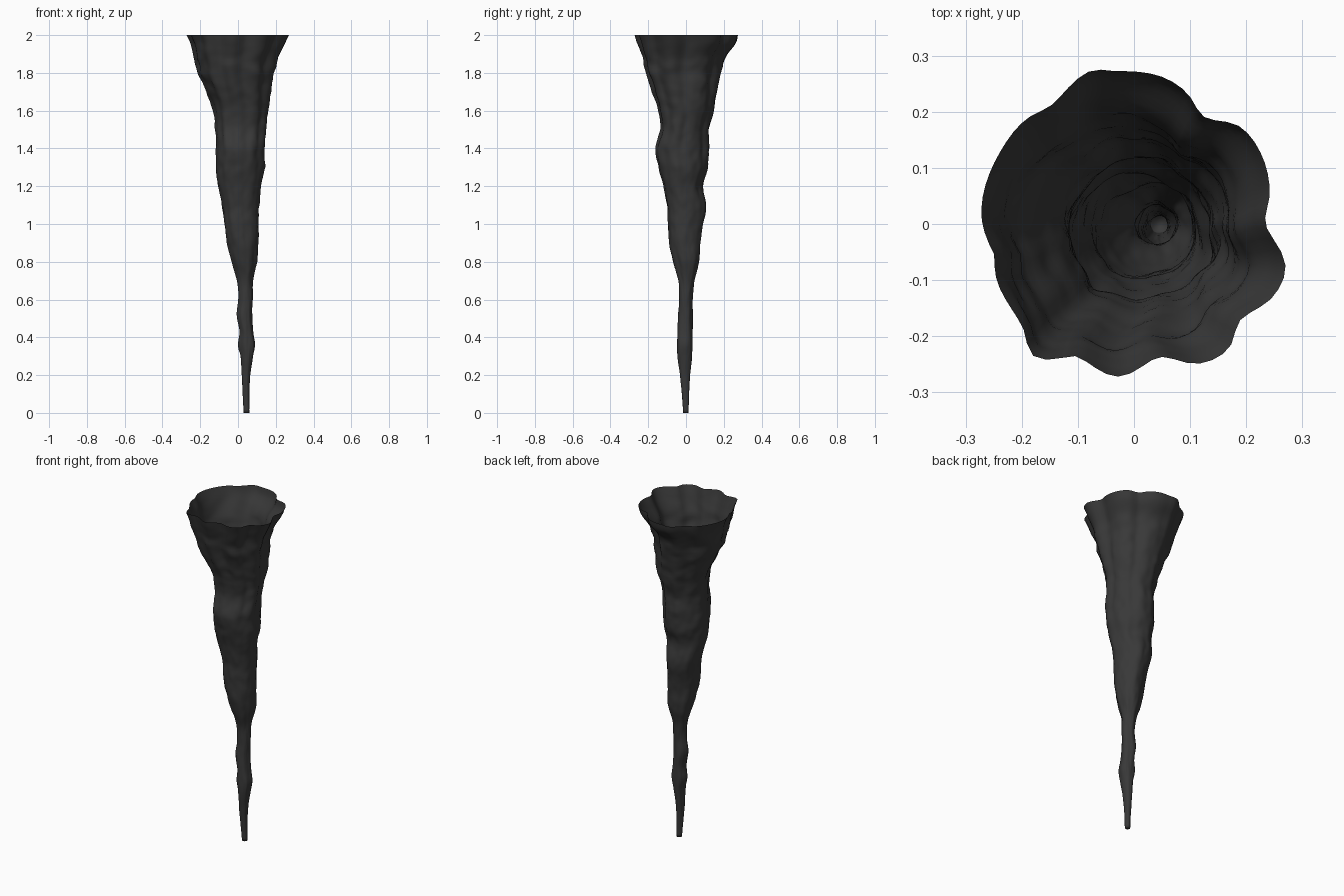
import bpy, bmesh, math
from mathutils import Vector, noise

if "Cube" in bpy.data.objects:
    bpy.data.objects.remove(bpy.data.objects["Cube"])

# Silhouette: z, x min, x max, y min, y max
PROFILE = [
    (0.0, .03, .06, -.015, .014), (.1, .025, .06, -.022, .016),
    (.2, .02, .065, -.032, .022), (.3, .013, .08, -.045, .032),
    (.36, .0, .09, -.047, .035), (.43, .008, .08, -.045, .035),
    (.52, -.007, .075, -.042, .037), (.6, .002, .078, -.036, .036),
    (.7, -.005, .08, -.04, .045), (.8, -.035, .1, -.07, .07),
    (.9, -.058, .108, -.088, .075), (1.0, -.072, .11, -.098, .09),
    (1.1, -.085, .112, -.102, .106), (1.2, -.105, .122, -.12, .088),
    (1.3, -.115, .142, -.145, .115), (1.4, -.116, .14, -.165, .124),
    (1.5, -.12, .148, -.135, .12), (1.6, -.132, .163, -.147, .145),
    (1.7, -.168, .175, -.18, .165), (1.8, -.215, .192, -.212, .185),
    (1.88, -.232, .212, -.232, .21), (1.96, -.255, .25, -.26, .265),
    (2.0, -.272, .27, -.272, .275)]
# Rim outline: angle in degrees, radius
RIM = [(-168, .255), (-158, .264), (-138, .269), (-128, .295), (-122, .285),
       (-114, .257), (-96, .273), (-79, .241), (-65, .274), (-53, .279),
       (-42, .255), (-27, .28), (-15, .28), (0, .235), (14, .25), (29, .26),
       (43, .258), (57, .23), (69, .256), (80, .27), (97, .277), (106, .286),
       (124, .26), (136, .27), (150, .272), (176, .273), (192, .255)]
SIDES, ROWS = 80, 120


def sample(table, t):
    """Smoothly interpolated row of a table whose first column is t."""
    n = len(table)
    i = 0
    while i < n - 2 and table[i + 1][0] < t:
        i += 1
    a, b = table[i], table[i + 1]
    p, q = table[max(i - 1, 0)], table[min(i + 2, n - 1)]
    h = b[0] - a[0]
    u = (t - a[0]) / h
    out = []
    for k in range(1, len(a)):
        m0 = (b[k] - p[k]) / (b[0] - p[0]) * h
        m1 = (q[k] - a[k]) / (q[0] - a[0]) * h
        out.append((2*u**3 - 3*u*u + 1)*a[k] + (u**3 - 2*u*u + u)*m0
                   + (3*u*u - 2*u**3)*b[k] + (u**3 - u*u)*m1)
    return out


def remap(values, lo, hi):
    a, b = min(values), max(values)
    return [lo + (v - a) / (b - a) * (hi - lo) for v in values]


bm = bmesh.new()
rings = []
for j in range(ROWS + 1):
    z = 2 * j / ROWS
    x0, x1, y0, y1 = sample(PROFILE, z)
    lobes = max(0, (z - .6) / 1.4) ** 1.5
    xs, ys, bumps = [], [], []
    for i in range(SIDES):
        deg = -168 + 360 * i / SIDES
        c, s = math.cos(math.radians(deg)), math.sin(math.radians(deg))
        # rim lobes fade into lumpy rock further down
        r = 1 + lobes * (sample(RIM, deg)[0] / .267 - 1)
        r += .14 * (1 - lobes) * noise.noise(Vector((c * 1.3, s * 1.3, z * 4)))
        xs.append(r * c)
        ys.append(r * s)
        fine = noise.noise(Vector((c * 2.2, s * 2.2, z * 13 + 5)))
        fine += .5 * noise.noise(Vector((c * 4, s * 4, z * 28 + 9)))
        bumps.append(1 + .05 * fine * min(1, (2 - z) * 6))
    xs, ys = remap(xs, x0, x1), remap(ys, y0, y1)
    cx, cy = (x0 + x1) / 2, (y0 + y1) / 2
    rings.append([bm.verts.new((cx + (x - cx) * b, cy + (y - cy) * b, z))
                  for x, y, b in zip(xs, ys, bumps)])

# Open-topped shell with a blunt tip
for lower, upper in zip(rings, rings[1:]):
    for i in range(SIDES):
        k = (i + 1) % SIDES
        bm.faces.new((lower[i], lower[k], upper[k], upper[i]))
bm.faces.new(rings[0][::-1])

mesh = bpy.data.meshes.new("stalactite")
bm.to_mesh(mesh)
bm.free()
mesh.shade_smooth()
rock = bpy.data.objects.new("stalactite", mesh)
bpy.context.collection.objects.link(rock)

# Dark rock
mat = bpy.data.materials.new("dark_rock")
mat.diffuse_color = (.04, .04, .04, 1)
mat.use_nodes = True
mat.node_tree.nodes["Principled BSDF"].inputs["Base Color"].default_value = mat.diffuse_color
mesh.materials.append(mat)
